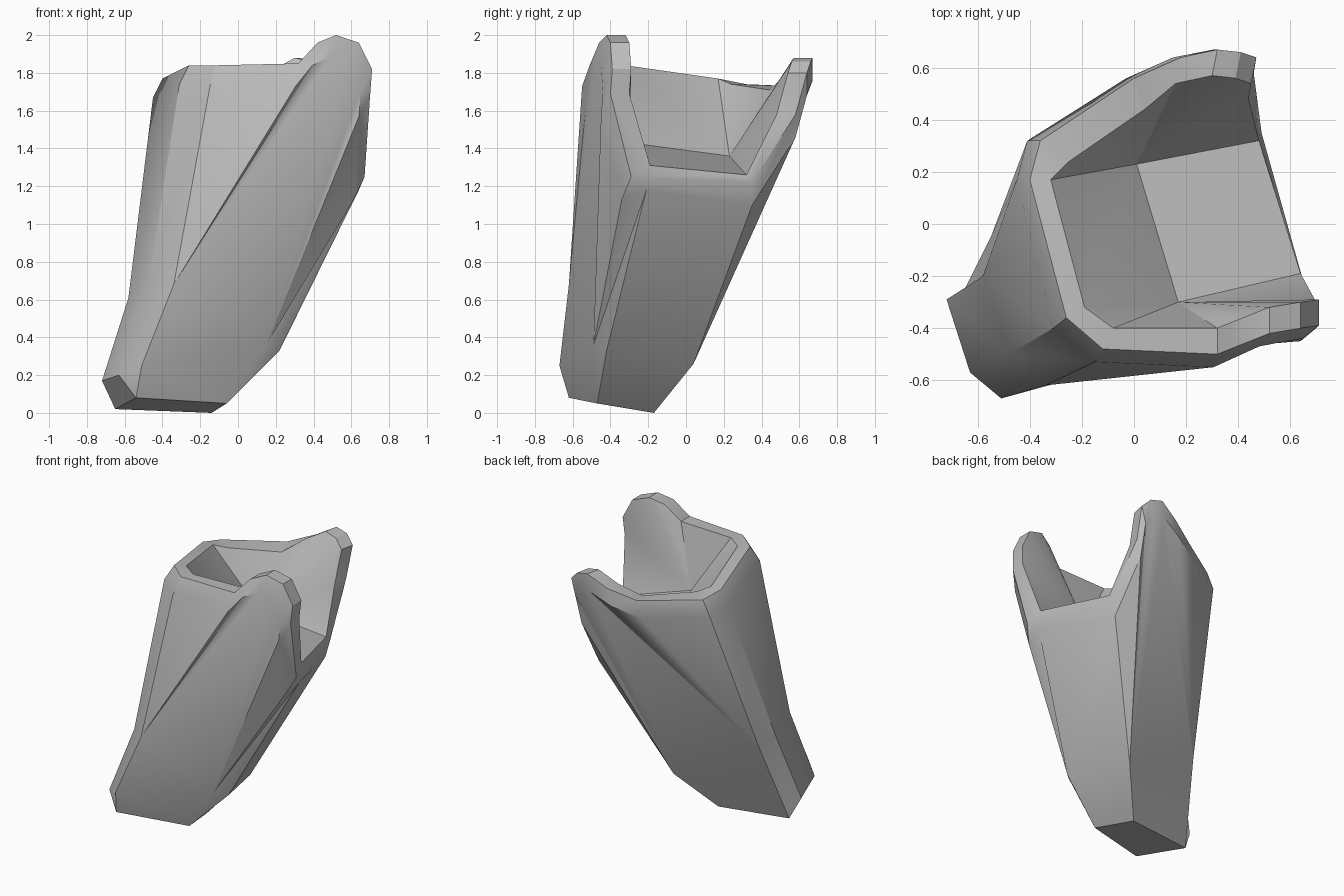
import bpy
import bmesh
from mathutils import Vector

default_cube = bpy.data.objects.get("Cube")
if default_cube:
    bpy.data.objects.remove(default_cube, do_unlink=True)

# One matte grey for the whole shell
grey = bpy.data.materials.new("plain_grey")
grey.use_nodes = True
colour = (0.5, 0.5, 0.5, 1.0)
grey.diffuse_color = colour
shader = next(n for n in grey.node_tree.nodes if n.type == "BSDF_PRINCIPLED")
shader.inputs["Base Color"].default_value = colour
shader.inputs["Roughness"].default_value = 0.8

bm = bmesh.new()


def point(x, y, z):
    return bm.verts.new((x, y, z))


def face(*corners):
    bm.faces.new(corners)


def strip(first, second):
    """Quads between two chains of equal length."""
    for i in range(len(first) - 1):
        face(first[i], first[i + 1], second[i + 1], second[i])


def zip_chains(long_chain, short_chain):
    """Triangles between two chains of different length."""
    i = j = 0
    last_i, last_j = len(long_chain) - 1, len(short_chain) - 1
    while i < last_i or j < last_j:
        step_long = j == last_j or (i < last_i and (i + 0.5) * last_j <= (j + 0.5) * last_i)
        if step_long:
            face(long_chain[i], long_chain[i + 1], short_chain[j])
            i += 1
        else:
            face(long_chain[i], short_chain[j + 1], short_chain[j])
            j += 1


# Outer edge of the rim, counter-clockwise from the left front corner
front_corner = [(-.26, -.36, 1.84), (-.12, -.48, 1.84)]
front_tab = [(.32, -.5, 1.85), (.42, -.46, 1.96), (.52, -.42, 2), (.64, -.4, 1.96),
             (.71, -.39, 1.82), (.7, -.4, 1.69)]
low_side = [(.67, -.29, 1.25), (.49, .35, 1.22)]
back_tab = [(.46, .58, 1.58), (.47, .64, 1.8), (.41, .66, 1.86), (.32, .67, 1.88), (.18, .64, 1.8)]
back_corner = [(0, .56, 1.73), (-.36, .32, 1.74), (-.4, .17, 1.77)]
path = [Vector(p) for p in front_corner + front_tab + low_side + back_tab + back_corner]

FRONT_LEFT, FRONT, LOW_FRONT, LOW_BACK, BACK, LEFT = 0, 1, 8, 9, 16, 17

# Rim thickness at the corners; elsewhere it follows the wall
corner_width = {
    FRONT_LEFT: (.07, .04, 0), FRONT: (.04, .08, 0),
    LOW_FRONT: (-.03, .1, .06), LOW_BACK: (-.01, -.03, .04),
    BACK - 1: (.04, -.12, -.02), BACK: (.11, -.08, 0), LEFT: (.08, 0, 0),
}


def inward(i):
    if i in corner_width:
        return Vector(corner_width[i])
    return Vector((0, .1, 0)) if i < LOW_BACK else Vector((-.02, -.1, 0))


def shoulder(i, p):
    """Soft crease in the wall a little below the rim."""
    if i == FRONT_LEFT or i >= BACK:
        return p + Vector((-.05, -.04 if i == FRONT_LEFT else 0, -.1))
    pull = -.12 * (p.x - .2) if p.x > .2 else -.03
    return p + Vector((pull, -.05 if i < LOW_BACK else 0, -.12))


rim = [point(*p) for p in path]
inner = [point(*(p + inward(i))) for i, p in enumerate(path)]
crease = [point(*shoulder(i, p)) for i, p in enumerate(path)]

# Foot corners
foot_left = point(-.72, -.29, .17)
foot_front_left = point(-.63, -.57, .2)
foot_front = point(-.54, -.62, .08)
toe = point(-.51, -.67, .25)
foot_right = point(-.06, -.47, .05)
foot_back = point(-.14, -.17, 0)
heel = point(-.65, -.25, .02)

# Bends part way up the walls
bend_front_left = point(-.48, -.5, .65)
bend_front = point(-.34, -.62, .68)
bend_front_right = point(.15, -.49, .36)
bend_right = point(.22, -.42, .33)
bend_back = point(.07, .04, .26)
bend_heel = point(-.55, -.05, .58)
bend_left = point(-.58, -.2, .61)
low_corner = point(.64, -.21, 1.18)

# Underside
face(foot_front, foot_right, foot_back, heel)
face(foot_left, foot_front_left, foot_front, heel)

# Front wall
zip_chains(crease[FRONT:LOW_BACK], [bend_front, bend_front_right])
face(bend_front, toe, bend_front_right)
face(toe, foot_front, foot_right, bend_front_right)

# Narrow chamfer and flat wall under the low side
face(crease[LOW_FRONT], bend_front_right, low_corner)
face(bend_front_right, bend_right, low_corner)
face(foot_right, bend_right, bend_front_right)
face(foot_right, foot_back, bend_back, bend_right)
face(bend_right, bend_back, crease[LOW_BACK], low_corner)

# Back wall
zip_chains(crease[LOW_BACK:LEFT], [bend_back, bend_heel])
face(bend_back, foot_back, heel, bend_heel)

# Tall wall and its two chamfers
strip([heel, bend_heel, crease[BACK]], [foot_left, bend_left, crease[LEFT]])
strip([foot_left, bend_left, crease[LEFT]],
      [foot_front_left, bend_front_left, crease[FRONT_LEFT]])
strip([foot_front_left, bend_front_left, crease[FRONT_LEFT]],
      [toe, bend_front, crease[FRONT]])
face(foot_front_left, foot_front, toe)

# Shoulder band and rim
strip(crease[:LOW_BACK], rim[:LOW_BACK])
strip(crease[LOW_BACK:] + crease[:1], rim[LOW_BACK:] + rim[:1])
face(rim[LOW_FRONT], crease[LOW_FRONT], low_corner)
face(rim[LOW_FRONT], low_corner, crease[LOW_BACK], rim[LOW_BACK])
strip(rim + rim[:1], inner + inner[:1])

# Shallow hollow inside the rim
floor_front = point(.17, -.3, 1.43)
floor_back = point(.01, .23, 1.36)
face(inner[LOW_FRONT], inner[LOW_BACK], floor_back, floor_front)
zip_chains([inner[LEFT], inner[FRONT_LEFT], inner[FRONT]], [floor_back, floor_front])
zip_chains(inner[FRONT:LOW_BACK], [floor_front])
zip_chains(inner[LOW_BACK:], [floor_back])

bmesh.ops.recalc_face_normals(bm, faces=bm.faces)
mesh = bpy.data.meshes.new("armour_shell")
bm.to_mesh(mesh)
bm.free()
mesh.materials.append(grey)

shell = bpy.data.objects.new("armour_shell", mesh)
bpy.context.collection.objects.link(shell)
bpy.ops.object.select_all(action="DESELECT")
shell.select_set(True)
bpy.context.view_layer.objects.active = shell
bpy.ops.object.shade_smooth_by_angle(angle=0.5)
